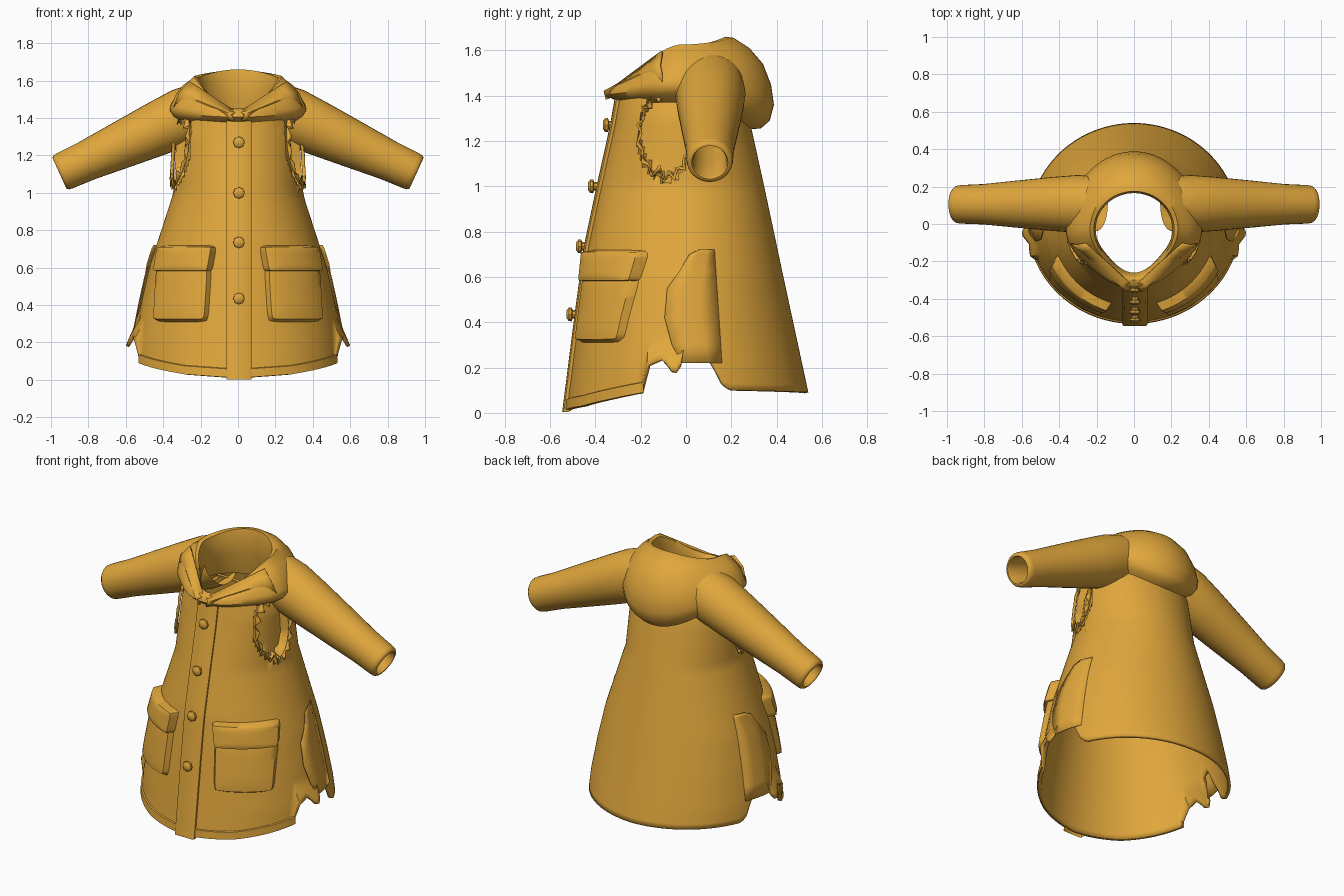
import bpy, bmesh, math, random
from mathutils import Vector

if "Cube" in bpy.data.objects:
    bpy.data.objects.remove(bpy.data.objects["Cube"])

random.seed(4)
yellow = bpy.data.materials.new("mustard_yellow")
yellow.diffuse_color = (0.75, 0.385, 0.045, 1)
yellow.use_nodes = True
yellow.node_tree.nodes["Principled BSDF"].inputs["Base Color"].default_value = yellow.diffuse_color


def lerp(table, v):
    """Piecewise linear lookup in a list of (key, value)."""
    for (a, p), (b, q) in zip(table, table[1:]):
        if v <= b:
            return p + (q - p) * max(0, (v - a) / (b - a))
    return table[-1][1]


def grid_object(name, rows, wrap=False, thick=0, angle=40, offset=-1):
    """Skin a list of equally long point rows."""
    bm = bmesh.new()
    vs = [[bm.verts.new(p) for p in r] for r in rows]
    n = len(rows[0])
    for a, b in zip(vs, vs[1:]):
        for i in range(n if wrap else n - 1):
            j = (i + 1) % n
            bm.faces.new((a[i], a[j], b[j], b[i]))
    me = bpy.data.meshes.new(name)
    bm.to_mesh(me)
    bm.free()
    return finish(name, me, thick, angle, offset)


def finish(name, me, thick=0, angle=40, offset=-1):
    me.materials.append(yellow)
    ob = bpy.data.objects.new(name, me)
    bpy.context.collection.objects.link(ob)
    if thick:
        m = ob.modifiers.new("thickness", 'SOLIDIFY')
        m.thickness, m.offset = thick, offset
    bpy.ops.object.select_all(action='DESELECT')
    ob.select_set(True)
    bpy.context.view_layer.objects.active = ob
    bpy.ops.object.shade_smooth_by_angle(angle=math.radians(angle))
    return ob


# Body outline: side, front and back reach by height
SIDE = [(0, .57), (.2, .555), (.4, .52), (.6, .475), (.8, .41), (1, .345), (1.2, .335), (1.3, .33), (1.42, .29)]
FRONT = [(0, .53), (.435, .475), (.735, .435), (1, .38), (1.27, .32), (1.42, .295)]
BACK = [(0, .56), (.09, .54), (.6, .43), (1, .345), (1.25, .29), (1.42, .24)]
# Hem height by angle from the front, with the torn side notch
HEM = [(0, .01), (30, .03), (50, .06), (69, .09), (69.5, .21), (78, .24), (84, .17), (88, .22),
       (90, .34), (96, .36), (101, .24), (104, .20), (108, .12), (112, .10), (180, .09)]
HOLE_Y, HOLE_Z = -.09, 1.23


def body_point(deg, z, out=0):
    t = math.radians(deg)
    c, s = math.cos(t), math.sin(t)
    x = (lerp(SIDE, z) + out) * s
    y = -(lerp(FRONT if c > 0 else BACK, z) + out) * c
    return Vector((x, y, z))


def front_point(x, z, out=0):
    s = max(-1, min(1, x / lerp(SIDE, z)))
    return body_point(math.degrees(math.asin(s)), z, out)


# Coat body with sunken armholes and flared torn hem
rows = []
for k in range(45):
    row = []
    for i in range(144):
        deg = i * 2.5
        a = min(deg, 360 - deg)
        h = lerp(HEM, a)
        p = body_point(deg, h + (1.42 - h) * k / 44)
        if ((p.y - HOLE_Y) / .115) ** 2 + ((p.z - HOLE_Z) / .19) ** 2 < 1:
            p.x -= math.copysign(.05, p.x)
        if 69 < a < 88:
            p.x += math.copysign(.05 * max(0, 1 - (p.z - .17) / .15), p.x)
        row.append(p)
    rows.append(row)
grid_object("coat_body", rows, wrap=True, thick=.018)

# Rolled hem band along the front
for sx in (-1, 1):
    band = []
    for dz, out in ((.0, -.005), (.0, .006), (.045, .008), (.05, -.005)):
        band.append([body_point(sx * d, lerp(HEM, d) + dz, out) for d in range(6, 70, 3)])
    grid_object("hem_band", band)

# Button placket down the front
rows = []
for k in range(24):
    z = .003 + 1.39 * k / 23
    rows.append([front_point(x, z, o) for x, o in
                 ((-.06, -.01), (-.06, .014), (-.05, .019), (.06, .019), (.07, .014), (.07, -.01))])
grid_object("button_placket", rows)

# Buttons: faceted heads on short stems
for z, y in ((1.27, -.345), (1.0, -.41), (.735, -.463), (.435, -.505)):
    bm = bmesh.new()
    prof = [(.018, .03), (.018, .005), (.031, 0), (.03, -.012), (.017, -.022)]
    rings = [[bm.verts.new((.005 + r * math.cos(a * math.pi / 4), y + d, z + r * math.sin(a * math.pi / 4)))
              for a in range(8)] for r, d in prof]
    for p, q in zip(rings, rings[1:]):
        for i in range(8):
            bm.faces.new((p[i], p[(i + 1) % 8], q[(i + 1) % 8], q[i]))
    bm.faces.new(rings[-1])
    bmesh.ops.recalc_face_normals(bm, faces=bm.faces)
    me = bpy.data.meshes.new("button")
    bm.to_mesh(me)
    bm.free()
    finish("button", me)


def pad(name, sx, x0, x1, z0, z1, depth, lean, n=16):
    """Puffy rounded panel laid on the body front."""
    rows = []
    for k in range(n + 1):
        v = -1 + 2 * k / n
        row = []
        for i in range(n + 1):
            u = -1 + 2 * i / n
            # soften the corners, then swell away from the border
            uu = u * (1 - .06 * v ** 6)
            vv = v * (1 - .06 * u ** 6)
            e = max(abs(u), abs(v))
            z = z0 + (z1 - z0) * (vv + 1) / 2
            x = x0 + (x1 - x0) * (uu + 1) / 2 - lean * (vv + 1) / 2
            row.append(front_point(sx * x, z, -.01 if e > .99 else depth * (1 - .25 * e ** 4)))
        rows.append(row)
    grid_object(name, rows, angle=50)


# Pockets and their flaps
for sx in (-1, 1):
    pad("pocket", sx, .155, .45, .305, .62, .035, .02)
    pad("pocket_flap", sx, .135, .435, .575, .72, .055, .025)

# Sleeves: tapered tubes with rounded cuffs and a hollow end
for sx in (-1, 1):
    start, end = Vector((.2 * sx, .108, 1.448)), Vector((.955 * sx, .105, 1.105))
    axis = (end - start).normalized()
    side = Vector((0, 1, 0))
    up = axis.cross(side).normalized()
    length = (end - start).length
    prof = [(0, .145), (.12, .155), (.3, .145), (.55, .127), (.8, .108), (.96, .103), (.985, .1), (1, .09),
            (1, .08), (.98, .074), (.8, .076), (.4, .095), (.1, .11)]
    rows = [[start + axis * length * f + (side * math.cos(a * math.pi / 16) + up * math.sin(a * math.pi / 16)) * r
             for a in range(32)] for f, r in prof]
    grid_object("sleeve", rows, wrap=True, angle=60)

# Folded hood: rings given as front (y, z), side (x, z), back (y, z)
HOOD = [(-.28, 1.37, .29, 1.37, .25, 1.25), (-.325, 1.385, .345, 1.41, .33, 1.255),
        (-.345, 1.405, .365, 1.44, .37, 1.29), (-.34, 1.425, .36, 1.47, .388, 1.36),
        (-.33, 1.44, .33, 1.53, .375, 1.45), (-.31, 1.445, .295, 1.575, .34, 1.54),
        (-.30, 1.45, .26, 1.60, .28, 1.61), (-.29, 1.445, .235, 1.625, .21, 1.655),
        (-.28, 1.43, .215, 1.615, .175, 1.66), (-.27, 1.41, .205, 1.56, .165, 1.61),
        (-.26, 1.37, .205, 1.48, .17, 1.50), (-.26, 1.34, .24, 1.36, .2, 1.36)]
rows = []
for fy, fz, sx, sz, by, bz in HOOD:
    row = []
    for i in range(64):
        t = i * math.tau / 64
        c, s = math.cos(t), math.sin(t)
        mid = -.03
        if c > 0:      # front half pinches towards the closure
            pinch = 1 - .09 * math.sin(2 * abs(t if t < math.pi else t - math.tau)) ** 2
            row.append((sx * s * pinch, mid + (fy - mid) * c * pinch, sz + (fz - sz) * c ** 1.5))
        else:
            row.append((sx * s, mid + (by - mid) * -c, sz + (bz - sz) * c * c))
    rows.append(row)
grid_object("hood", rows, wrap=True, angle=50)

# Overlapping lapel folds on the collar
for sx in (-1, 1):
    rows = []
    for k in range(9):
        f = k / 8
        top = Vector((.01 + .25 * f, -.325 + .22 * f, 1.43 + .165 * f))
        low = Vector((.02 + .32 * f, -.35 + .25 * f, 1.385 + .075 * f))
        mid = (top + low) / 2 + Vector((.022, -.022, .012)) * (1 - .4 * f)
        rows.append([Vector((sx * p.x, p.y, p.z)) for p in (top, mid, low)])
    grid_object("lapel_fold", rows, thick=.012, offset=0)

# Ragged torn edges around the armholes
for sx in (-1, 1):
    inner, outer = [], []
    for i in range(30):
        a = i * math.tau / 30
        for ring, g, out in ((inner, 1.0, .004), (outer, random.uniform(.72, 1.0) if i % 2 else 1.12, .022)):
            y, z = HOLE_Y + .115 * g * math.cos(a), HOLE_Z + .19 * g * math.sin(a)
            r = lerp(FRONT if y < 0 else BACK, z)
            ring.append((sx * (lerp(SIDE, z) * math.sqrt(1 - (y / r) ** 2) + out), y, z))
    grid_object("torn_armhole_edge", [inner, outer], wrap=True, thick=.008, angle=20, offset=0)

# Torn seam overlap on each side, front panel over back panel
EDGE = [(.22, 88), (.3, 83), (.42, 79), (.55, 80), (.62, 86), (.7, 92), (.72, 98)]
for sx in (-1, 1):
    rows = []
    for z, d in EDGE:
        rows.append([body_point(sx * (d + (108 - d) * f), z, .018 * (1 - f)) for f in (0, .33, .66, 1)])
    grid_object("torn_side_panel", rows, thick=.006, angle=20, offset=0)
